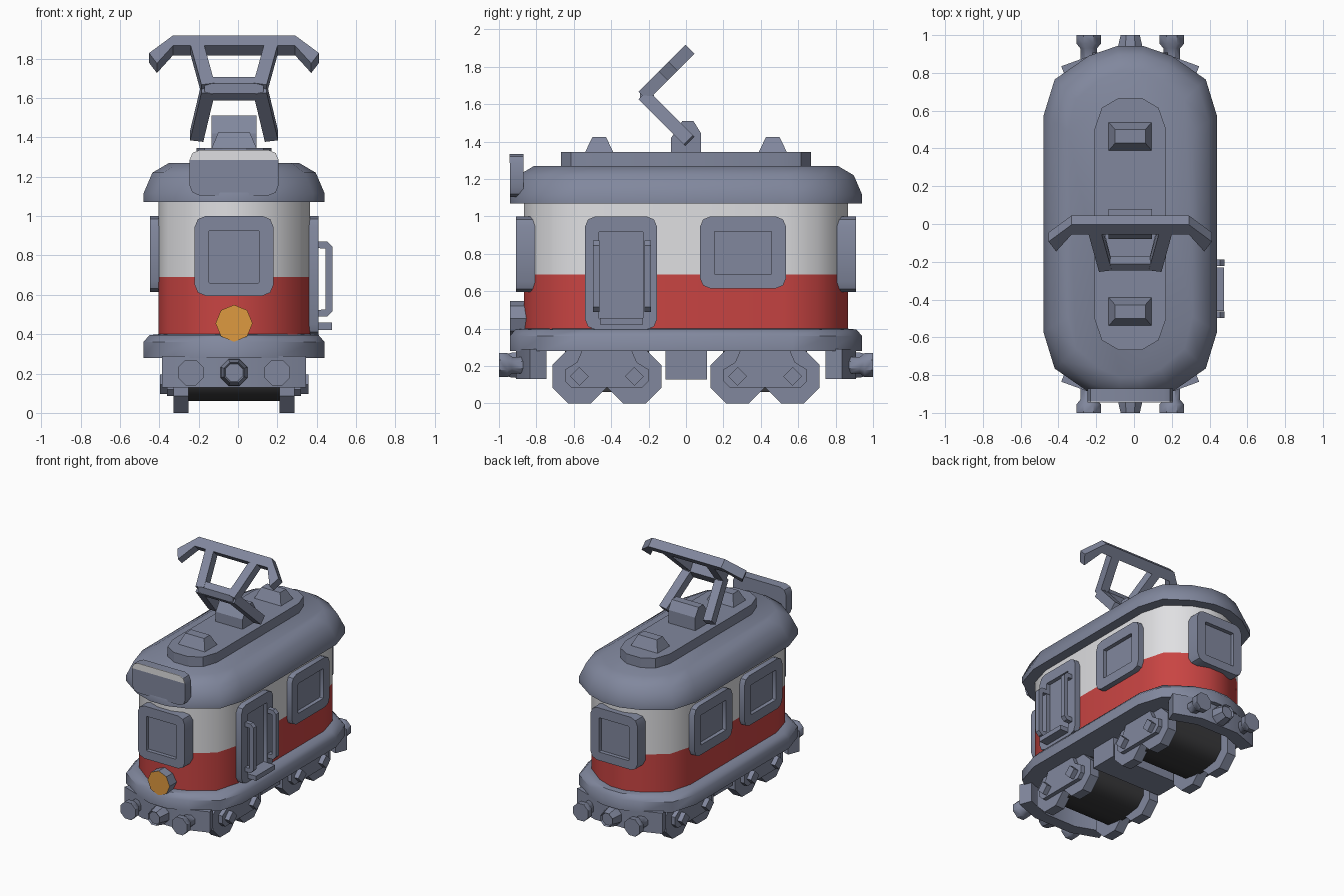
import bpy, bmesh, math
from mathutils import Vector

if "Cube" in bpy.data.objects:
    bpy.data.objects.remove(bpy.data.objects["Cube"])

CX = -0.02  # the car sits slightly left because the door handles stick out right


def mat(name, rgb):
    m = bpy.data.materials.new(name)
    m.diffuse_color = (*rgb, 1)
    m.use_nodes = True
    m.node_tree.nodes["Principled BSDF"].inputs["Base Color"].default_value = m.diffuse_color
    return m


SLATE = mat("slate grey", (0.22, 0.245, 0.34))
WHITE = mat("off white", (0.74, 0.74, 0.76))
RED = mat("red", (0.58, 0.058, 0.055))
ORANGE = mat("lamp orange", (0.73, 0.32, 0.05))
DARK = mat("dark grey", (0.04, 0.04, 0.043))


def loft(name, rings, mats=(SLATE,), rule=None, angle=30):
    """Skin equal-length rings of points, cap both ends; rule picks the material."""
    bm = bmesh.new()
    vs = [[bm.verts.new((p[0] + CX, p[1], p[2])) for p in r] for r in rings]
    n = len(vs[0])
    for a, b in zip(vs, vs[1:]):
        for i in range(n):
            j = (i + 1) % n
            bm.faces.new((a[i], a[j], b[j], b[i]))
    bm.faces.new(vs[0][::-1])
    bm.faces.new(vs[-1])
    bmesh.ops.recalc_face_normals(bm, faces=bm.faces)
    for f in bm.faces:
        f.smooth = True
        if rule:
            f.material_index = rule(f.calc_center_median(), f.normal)
    me = bpy.data.meshes.new(name)
    bm.to_mesh(me)
    bm.free()
    for m in mats:
        me.materials.append(m)
    me.set_sharp_from_angle(angle=math.radians(angle))
    ob = bpy.data.objects.new(name, me)
    bpy.context.collection.objects.link(ob)
    return ob


def place(axis, p, t):
    return {"x": (t, p[0], p[1]), "y": (p[0], t, p[1]), "z": (p[0], p[1], t)}[axis]


def prism(name, pts, axis, a, b, **kw):
    return loft(name, [[place(axis, p, t) for p in pts] for t in (a, b)], **kw)


def rect(u0, u1, v0, v1):
    return [(u0, v0), (u1, v0), (u1, v1), (u0, v1)]


def ngon(u, v, r, n=8, turn=0.0):
    return [(u + r * math.cos(math.tau * (i + turn) / n),
             v + r * math.sin(math.tau * (i + turn) / n)) for i in range(n)]


def rounded(u0, u1, v0, v1, r, seg=2):
    out = []
    for k, (u, v) in enumerate([(u1 - r, v1 - r), (u0 + r, v1 - r), (u0 + r, v0 + r), (u1 - r, v0 + r)]):
        for i in range(seg + 1):
            t = math.pi / 2 * (k + i / seg)
            out.append((u + r * math.cos(t), v + r * math.sin(t)))
    return out


def four_way(q):
    """Close a quarter outline (from the side to the end) into a full loop."""
    left = [(-x, y) for x, y in q[::-1]]
    half = q + left
    return half + [(-x, -y) for x, y in half]


def shell(name, profile, **kw):
    """Loft the car outline through (inset, height) pairs."""
    q = four_way([(0.46, 0.57), (0.40, 0.765), (0.22, 0.89), (0.07, 0.942)])
    return loft(name, [[(x * (0.46 - d) / 0.46, y * (0.942 - d) / 0.942, z) for x, y in q]
                       for d, z in profile], angle=42, **kw)


def panel(name, axis, outer, inner, back, front, r=0.055):
    """Raised rounded frame with a recessed pane."""
    o, i = rounded(*outer, r), rounded(*inner, 0.006)
    deep = front - math.copysign(0.03, front)
    loft(name, [[place(axis, p, t) for p in ring]
                for ring, t in ((o, back), (o, front), (i, front), (i, deep))])


# Body, skirt and roof
shell("body", [(0.075, 0.38), (0.075, 0.69), (0.075, 1.08)], mats=(RED, WHITE),
      rule=lambda c, n: int(c.z > 0.69))
shell("skirt", [(0, 0.28), (0, 0.36), (0.03, 0.395), (0.08, 0.40)])
shell("roof", [(0, 1.07), (0, 1.115), (0.045, 1.22), (0.13, 1.27)])

# Roof plate and vents
prism("roof_plate", four_way([(0.19, 0.50), (0.15, 0.615), (0.06, 0.668)]), "z", 1.26, 1.345)
for s, side in ((-1, "front"), (1, "back")):
    y = 0.464 * s
    loft(side + "_vent", [[(u, v, z) for u, v in rect(-a, a, y - b, y + b)]
                          for a, b, z in ((0.116, 0.077, 1.34), (0.08, 0.036, 1.425))])

# Destination box with white strip
sign = rounded(-0.226, 0.226, 1.105, 1.335, 0.05)
prism("destination_box", sign, "y", -0.94, -0.87)
prism("destination_strip", [p for p in sign if p[1] > 1.284], "y", -0.944, -0.938, mats=(WHITE,))

# Windows on the ends and sides, door on the right
for s, side in ((-1, "front"), (1, "back")):
    panel(side + "_window", "y", (-0.2, 0.2, 0.595, 1.0), (-0.128, 0.128, 0.66, 0.925), 0.80 * s, 0.908 * s)
for name, s, y in (("right", 1, 0.305), ("left_front", -1, -0.305), ("left_back", -1, 0.305)):
    panel(name + "_window", "x", (y - 0.23, y + 0.23, 0.615, 1.0), (y - 0.153, y + 0.153, 0.69, 0.92),
          0.36 * s, 0.428 * s)
panel("door", "x", (-0.54, -0.155, 0.395, 1.0), (-0.465, -0.23, 0.45, 0.92), 0.36, 0.428)
prism("door_step", rect(-0.46, -0.23, 0.422, 0.458), "x", 0.40, 0.497)
grip = [(0.40, 0.87), (0.475, 0.87), (0.5, 0.845), (0.5, 0.515), (0.475, 0.49), (0.40, 0.49),
        (0.40, 0.522), (0.465, 0.525), (0.465, 0.835), (0.40, 0.838)]
for y, side in ((-0.48, "front"), (-0.205, "back")):
    prism(side + "_door_handle", grip, "y", y - 0.018, y + 0.018)

# Headlight: orange front face
prism("headlight", ngon(0, 0.455, 0.094), "y", -0.94, -0.80, mats=(SLATE, ORANGE),
      rule=lambda c, n: int(n.y < -0.9), angle=40)

# Buffer beams and buffers at both ends
for s, side in ((-1, "front"), (1, "back")):
    beam = [(-0.365, 0.835), (-0.16, 0.91), (0.16, 0.91), (0.365, 0.835),
            (0.33, 0.745), (0.13, 0.82), (-0.13, 0.82), (-0.33, 0.745)]
    prism(side + "_buffer_beam", [(x, y * s) for x, y in beam], "z", 0.13, 0.29)
    for x, label, prof in ((-0.22, "left", ((0.048, 0.86), (0.048, 0.93), (0.07, 0.955), (0.07, 1.0))),
                           (0.22, "right", ((0.048, 0.86), (0.048, 0.93), (0.07, 0.955), (0.07, 1.0))),
                           (0, "middle", ((0.075, 0.88), (0.072, 0.93), (0.055, 1.0), (0.048, 0.985)))):
        loft(f"{side}_{label}_buffer", [[place("y", p, y * s) for p in ngon(x, 0.205, r, 8, 0.5)]
                                        for r, y in prof], angle=40)

# Underfloor box
prism("underfloor_box", rect(-0.11, 0.112, 0.127, 0.29), "x", -0.30, 0.30)

# Two bogies: dark drum, wheels, side frames and hubs
for s, side in ((-1, "front"), (1, "back")):
    yc = 0.423 * s
    drum = [(yc - 0.225, 0.29), (yc - 0.225, 0.14), (yc - 0.16, 0.075), (yc - 0.06, 0.06),
            (yc + 0.06, 0.06), (yc + 0.16, 0.075), (yc + 0.225, 0.14), (yc + 0.225, 0.29)]
    prism(side + "_bogie_drum", drum, "x", -0.25, 0.25, mats=(DARK,), angle=60)
    for m, lr in ((-1, "left"), (1, "right")):
        name = f"{side}_{lr}"
        frame = [(yc - 0.225, 0.12), (yc - 0.19, 0.085), (yc + 0.19, 0.085), (yc + 0.225, 0.12),
                 (yc + 0.225, 0.18), (yc + 0.16, 0.22), (yc + 0.13, 0.29),
                 (yc - 0.13, 0.29), (yc - 0.16, 0.22), (yc - 0.225, 0.18)]
        prism(name + "_bogie_frame", frame, "x", 0.28 * m, 0.34 * m)
        for k in (-1, 1):
            y = yc + 0.147 * k
            prism(f"{name}_wheel_{'a' if k < 0 else 'b'}", ngon(y, 0.145, 0.157, 8, 0.5),
                  "x", 0.232 * m, 0.308 * m)
            prism(f"{name}_hub_{'a' if k < 0 else 'b'}", ngon(y, 0.145, 0.05, 4), "x", 0.32 * m, 0.377 * m)

# Pantograph base
prism("pantograph_base", [(-0.08, 1.34), (0.08, 1.34), (0.08, 1.445), (0.04, 1.51), (-0.02, 1.51),
                          (-0.08, 1.42)], "x", -0.115, 0.115)

# Pantograph arms: an elbow with two 45 degree planes
ELBOW_Y, ELBOW_Z = -0.225, 1.647


def bar(name, a, b, normal):
    a, b, n = Vector(a), Vector(b), Vector(normal).normalized() * 0.0345
    w = (b - a).cross(n).normalized() * 0.034
    loft(name, [[p + w + n, p - w + n, p - w - n, p + w - n] for p in (a, b)])


for m, lr in ((-1, "left"), (1, "right")):
    e = (0.132 * m, ELBOW_Y, ELBOW_Z)
    bar(f"pantograph_lower_{lr}_arm", (0.19 * m, 0.017, 1.405), e, (0, 1, 1))
    bar(f"pantograph_upper_{lr}_arm", e, (0.19 * m, ELBOW_Y + 0.21, ELBOW_Z + 0.21), (0, -1, 1))
prism("pantograph_elbow", [(-0.246, 1.672), (-0.212, 1.706), (-0.171, 1.647), (-0.212, 1.588),
                           (-0.246, 1.622)], "x", -0.15, 0.15)
rings = []
for x, s in ((-0.412, 0.13), (-0.31, 0.22), (0.31, 0.22), (0.412, 0.13)):
    skew = math.copysign(0.02, x) if abs(x) > 0.4 else 0
    rings.append([(x + skew * k, ELBOW_Y + s + 0.026 * k + 0.0245 * n, ELBOW_Z + s + 0.026 * k - 0.0245 * n)
                  for k, n in ((1, 1), (1, -1), (-1, -1), (-1, 1))])
loft("pantograph_contact_bar", rings)
